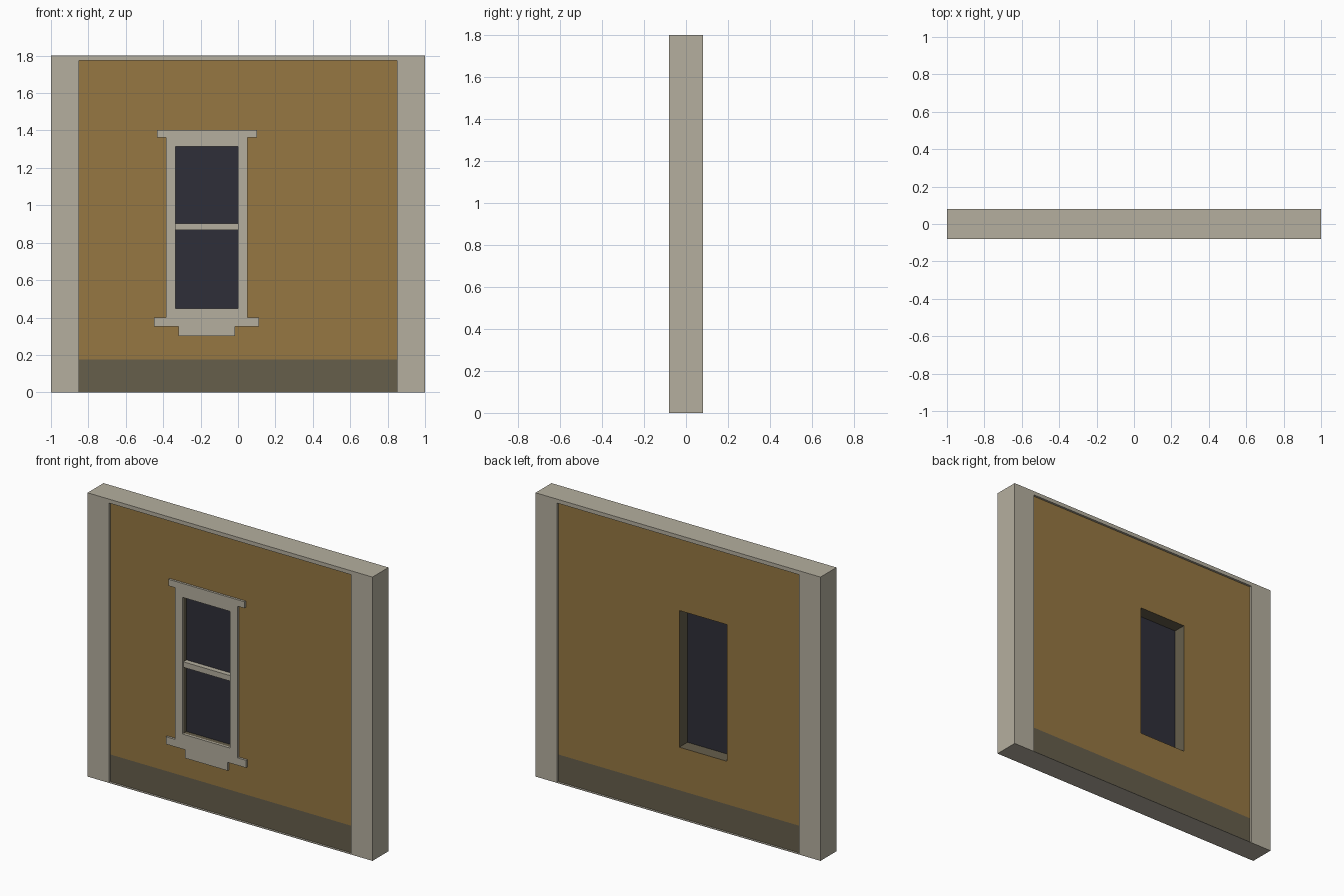
import bpy, bmesh

if "Cube" in bpy.data.objects:
    bpy.data.objects.remove(bpy.data.objects["Cube"])


def material(name, rgb):
    lin = [((c / 255 + 0.055) / 1.055) ** 2.4 for c in rgb]
    m = bpy.data.materials.new(name)
    m.diffuse_color = (*lin, 1)
    m.use_nodes = True
    m.node_tree.nodes["Principled BSDF"].inputs["Base Color"].default_value = m.diffuse_color
    return m


CREAM = material("cream_trim", (181, 175, 159))
OCHRE = material("ochre_plaster", (150, 119, 66))
BROWN = material("dark_brown_base", (102, 94, 75))
GLASS = material("dark_glass", (47, 47, 57))


def finish(name, bm, mats):
    bmesh.ops.recalc_face_normals(bm, faces=bm.faces)
    me = bpy.data.meshes.new(name)
    bm.to_mesh(me)
    bm.free()
    for m in mats:
        me.materials.append(m)
    ob = bpy.data.objects.new(name, me)
    bpy.context.collection.objects.link(ob)
    return ob


def box(name, x0, x1, y0, y1, z0, z1, mat):
    bm = bmesh.new()
    bmesh.ops.create_cube(bm, size=1)
    for v in bm.verts:
        v.co = (x1 if v.co.x > 0 else x0,
                y1 if v.co.y > 0 else y0,
                z1 if v.co.z > 0 else z0)
    return finish(name, bm, [mat])


D = 0.08            # half depth of pilasters
W = 0.066           # half depth of recessed wall
H = 1.80
L, R = -0.335, 0.001   # window opening
B, T = 0.448, 1.315

# Recessed wall: grid of cells with the window cell left out, given thickness
xs = [-0.85, L, R, 0.85]
zs = [0.003, 0.175, B, T, 1.775]
bm = bmesh.new()
grid = [[bm.verts.new((x, -W, z)) for z in zs] for x in xs]
for i in range(len(xs) - 1):
    for j in range(len(zs) - 1):
        if (i, j) != (1, 2):
            bm.faces.new((grid[i][j], grid[i + 1][j], grid[i + 1][j + 1], grid[i][j + 1]))
ext = bmesh.ops.extrude_face_region(bm, geom=bm.faces[:], use_keep_orig=True)
for g in ext["geom"]:
    if isinstance(g, bmesh.types.BMVert):
        g.co.y = W
bmesh.ops.recalc_face_normals(bm, faces=bm.faces)
# Plinth band and window reveals are brown, the rest ochre
for f in bm.faces:
    low = f.calc_center_median().z < 0.175
    f.material_index = 1 if low or abs(f.normal.y) < 0.5 else 0
finish("wall", bm, [OCHRE, BROWN])

# Pilasters, top band and floor strip
box("left_pilaster", -1, -0.85, -D, D, 0, H, CREAM)
box("right_pilaster", 0.85, 1, -D, D, 0, H, CREAM)
box("top_band", -0.85, 0.85, -D, D, 1.775, H, CREAM)
box("floor_strip", -0.85, 0.85, -D, D, 0, 0.003, CREAM)

# Window surround on the front
F = -0.08
box("left_jamb", -0.386, L, F, -W, B, T, CREAM)
box("right_jamb", R, 0.052, F, -W, B, T, CREAM)
box("lintel", -0.386, 0.052, F, -W, T, 1.362, CREAM)
box("head_moulding", -0.433, 0.101, F, -W, 1.362, 1.403, CREAM)
box("bottom_rail", -0.386, 0.052, F, -W, 0.40, B, CREAM)
box("sill", -0.450, 0.112, F, -W, 0.353, 0.40, CREAM)
box("apron", -0.317, -0.017, F, -W, 0.30, 0.353, CREAM)

# Glass and sash bar
box("glass", L, R, -0.038, -0.016, B, T, GLASS)
box("sash_bar", L, R, -0.07, -0.038, 0.867, 0.902, CREAM)
